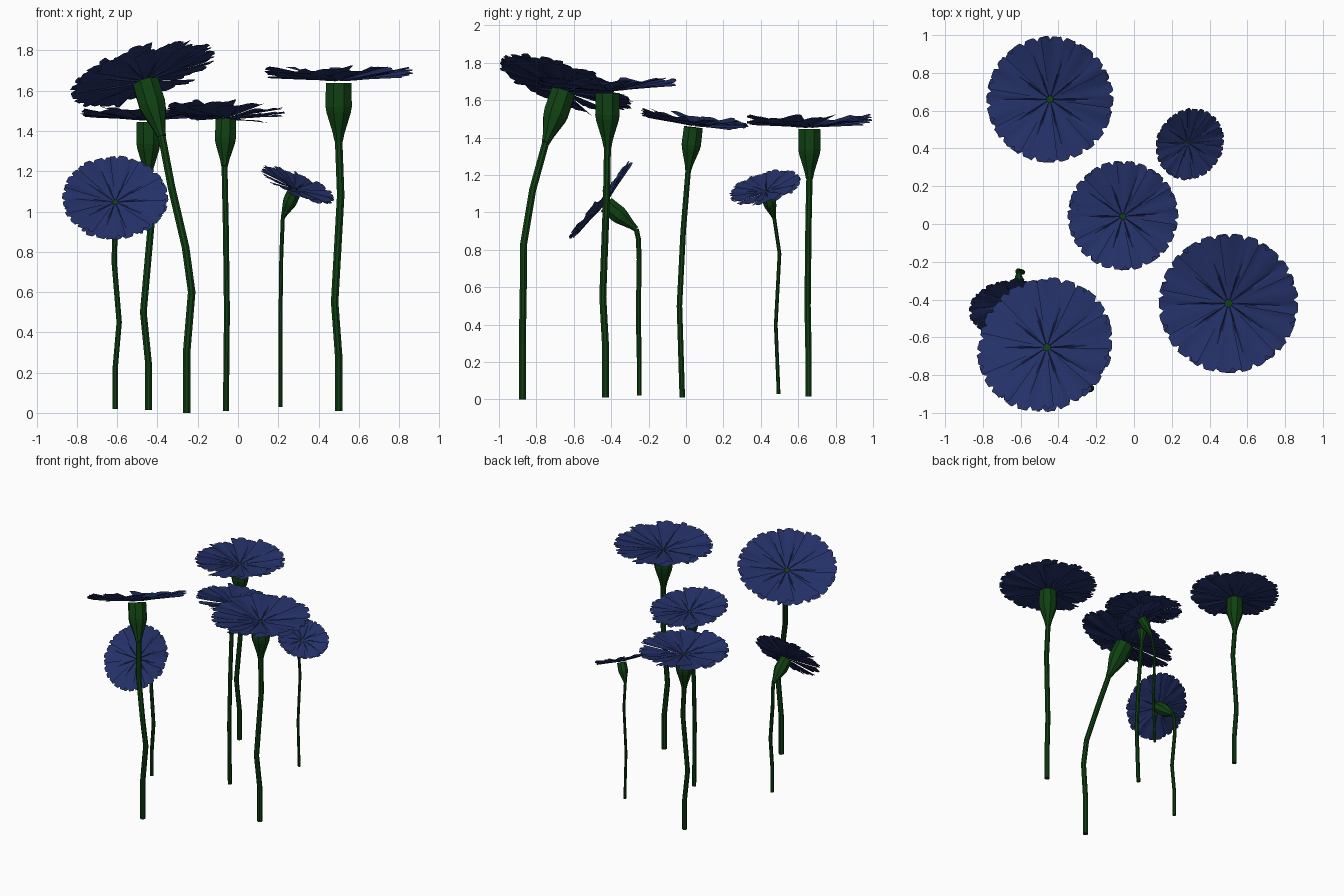
import bpy, bmesh, math, random
from mathutils import Vector

random.seed(4)
UP = Vector((0, 0, 1))
if "Cube" in bpy.data.objects:
    bpy.data.objects.remove(bpy.data.objects["Cube"])


def material(name, rgb):
    mat = bpy.data.materials.new(name)
    mat.use_nodes = True
    mat.diffuse_color = (*rgb, 1)
    bsdf = mat.node_tree.nodes["Principled BSDF"]
    bsdf.inputs["Base Color"].default_value = (*rgb, 1)
    bsdf.inputs["Roughness"].default_value = 0.8
    return mat


BLUE = material("petal_blue", (0.017, 0.030, 0.135))
GREEN = material("stem_green", (0.005, 0.052, 0.006))


def finish(bm, name, mat):
    mesh = bpy.data.meshes.new(name)
    bm.to_mesh(mesh)
    bm.free()
    mesh.materials.append(mat)
    obj = bpy.data.objects.new(name, mesh)
    bpy.context.collection.objects.link(obj)
    return obj


def tube(name, points, radii, sides=8):
    """Faceted tube with one ring per path point and capped ends."""
    bm = bmesh.new()
    rings = []
    for i, (p, r) in enumerate(zip(points, radii)):
        tangent = points[min(i + 1, len(points) - 1)] - points[max(i - 1, 0)]
        turn = UP.rotation_difference(tangent)
        ring = []
        for k in range(sides):
            a = math.tau * (k + 0.5) / sides
            ring.append(bm.verts.new(p + turn @ Vector((r * math.cos(a), r * math.sin(a), 0))))
        rings.append(ring)
    for low, high in zip(rings, rings[1:]):
        for k in range(sides):
            n = (k + 1) % sides
            bm.faces.new((low[k], low[n], high[n], high[k]))
    bm.faces.new(rings[0][::-1])
    bm.faces.new(rings[-1])
    return finish(bm, name, GREEN)


def petals(name, centre, normal, size, count=10, across=20, along=6):
    """Overlapping pinwheel of ruffled petals with a notched rim."""
    bm = bmesh.new()
    turn = UP.rotation_difference(normal)
    half = math.radians(27)
    for i in range(count):
        mid = math.tau * i / count + random.uniform(-0.06, 0.06)
        lift = random.uniform(-0.03, 0.03)
        phase = random.uniform(0, math.tau)
        rows = []
        for s in range(along + 1):
            u = 0.05 + 0.95 * s / along
            row = []
            for j in range(across + 1):
                t = 2 * j / across - 1
                r = u * (1 - 0.04 * u * t ** 4)
                if s == along:
                    r *= 0.93 if j % 5 == 2 else random.uniform(0.985, 1)
                z = 0.01 + u * (0.12 + lift + 0.06 * t)
                z += 0.014 * u * u * math.sin(7 * t + phase)
                if j == across // 2:
                    z -= 0.05 * math.sqrt(u) * (1 - u)
                a = mid + half * t
                co = Vector((r * math.cos(a), r * math.sin(a), z)) * size
                row.append(bm.verts.new(centre + turn @ co))
            rows.append(row)
        for low, high in zip(rows, rows[1:]):
            for j in range(across):
                bm.faces.new((low[j], high[j], high[j + 1], low[j + 1]))
    obj = finish(bm, name, BLUE)
    bpy.ops.object.select_all(action="DESELECT")
    obj.select_set(True)
    bpy.context.view_layer.objects.active = obj
    bpy.ops.object.shade_smooth_by_angle(angle=math.radians(35))


def flower(place, size, head, normal, path):
    head = Vector(head)
    normal = Vector(normal).normalized()
    base = head - normal * 0.8 * size
    # Stem, ending at the foot of the green cup
    points = [Vector(p) for p in path] + [base]
    tube(place + "_stem", points, [0.054 * size] * len(points))
    # Cup that flares from the stem, then runs straight to the petals
    profile = [(0, 0.06), (0.14, 0.085), (0.48, 0.175), (0.58, 0.19), (0.98, 0.185)]
    tube(place + "_cup", [base.lerp(head, f) for f, r in profile],
         [r * size for f, r in profile])
    petals(place + "_petals", head, normal, size)


flower("front_left_tall", 0.375, (-0.46, -0.655, 1.645), (-0.3, 0.35, 1),
       [(-0.255, -0.875, 0), (-0.255, -0.875, 0.3), (-0.23, -0.87, 0.6),
        (-0.26, -0.87, 0.82), (-0.33, -0.82, 1.12)])
flower("front_right", 0.372, (0.5, -0.42, 1.645), (0, 0, 1),
       [(0.5, -0.43, 0.01), (0.5, -0.43, 0.28), (0.48, -0.445, 0.55),
        (0.51, -0.425, 1.08)])
flower("centre", 0.295, (-0.06, 0.04, 1.46), (0.03, 0.12, 1),
       [(-0.06, -0.02, 0.01), (-0.055, -0.035, 0.5), (-0.06, -0.015, 0.9)])
flower("back_left", 0.338, (-0.445, 0.66, 1.45), (0, 0, 1),
       [(-0.445, 0.655, 0.015), (-0.445, 0.655, 0.25), (-0.47, 0.65, 0.5),
        (-0.43, 0.655, 0.95)])
flower("back_right_small", 0.197, (0.285, 0.43, 1.11), (0.45, -0.3, 1),
       [(0.21, 0.495, 0.03), (0.21, 0.48, 0.4), (0.215, 0.5, 0.78)])
flower("front_left_low", 0.265, (-0.61, -0.43, 1.045), (0, -0.77, 0.63),
       [(-0.61, -0.25, 0.02), (-0.61, -0.25, 0.22), (-0.59, -0.255, 0.45),
        (-0.615, -0.25, 0.75), (-0.612, -0.255, 0.86)])
